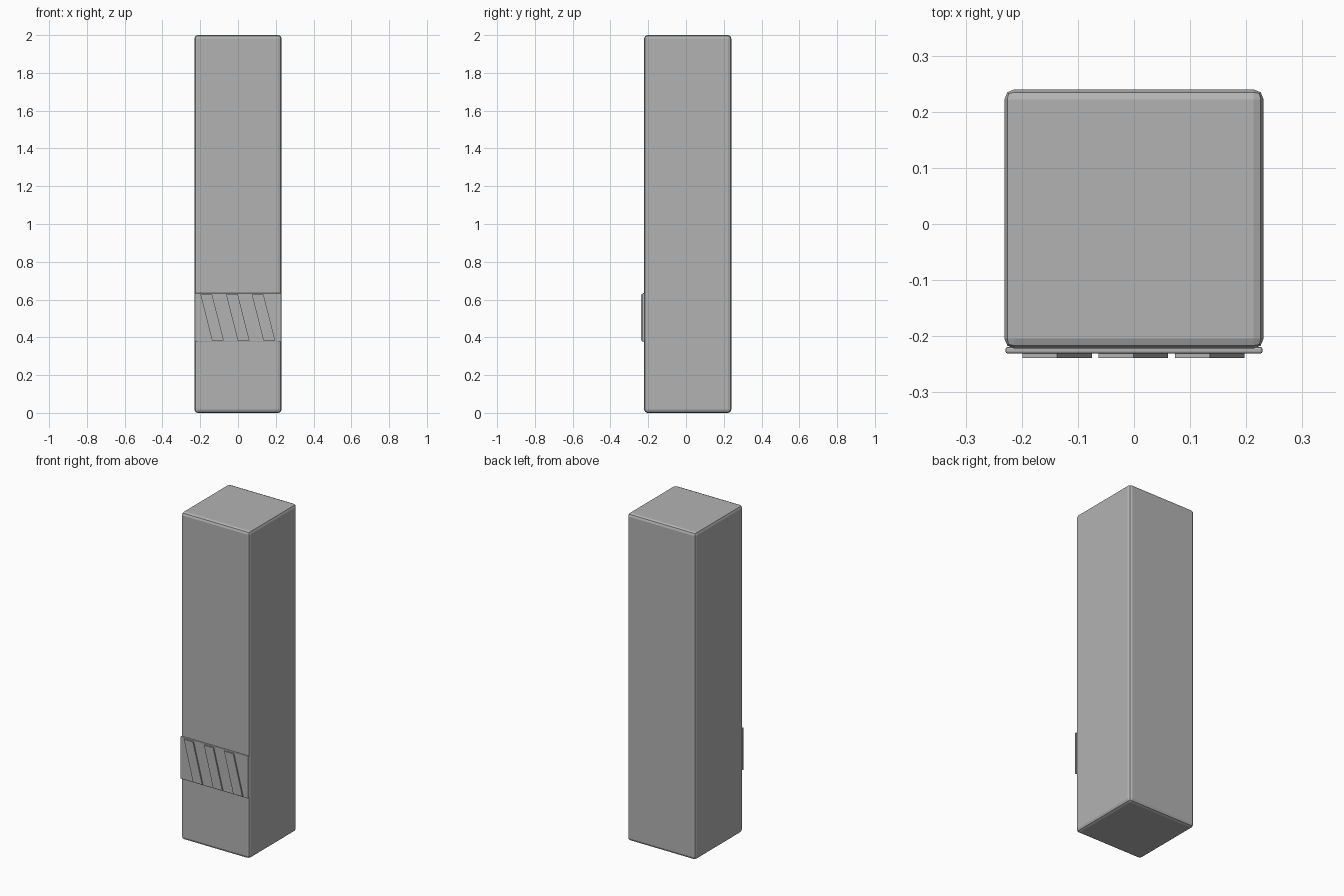
import bpy
import bmesh

cube = bpy.data.objects.get("Cube")
if cube:
    bpy.data.objects.remove(cube, do_unlink=True)

GREY = (0.45, 0.45, 0.45, 1.0)
grey = bpy.data.materials.new("plain grey")
grey.use_nodes = True
grey.diffuse_color = GREY
grey.node_tree.nodes["Principled BSDF"].inputs["Base Color"].default_value = GREY


def make_prism(name, outline, y_front, y_back, bevel=0.0, segments=2):
    """Extrude an x-z outline backwards, with optional rounded edges."""
    bm = bmesh.new()
    face = bm.faces.new([bm.verts.new((x, y_front, z)) for x, z in outline])
    result = bmesh.ops.extrude_face_region(bm, geom=[face])
    for v in result["geom"]:
        if isinstance(v, bmesh.types.BMVert):
            v.co.y = y_back
    bmesh.ops.recalc_face_normals(bm, faces=bm.faces[:])
    mesh = bpy.data.meshes.new(name)
    bm.to_mesh(mesh)
    bm.free()
    mesh.materials.append(grey)
    obj = bpy.data.objects.new(name, mesh)
    bpy.context.collection.objects.link(obj)
    if bevel:
        mod = obj.modifiers.new("rounded edges", "BEVEL")
        mod.width = bevel
        mod.segments = segments
    return obj


def rectangle(half_width, bottom, top):
    return [(-half_width, bottom), (half_width, bottom),
            (half_width, top), (-half_width, top)]


# Tall square column with softened edges
make_prism("column", rectangle(0.231, 0.0, 2.0), -0.222, 0.24, 0.018)

# Thin plate across the lower front
make_prism("front_plate", rectangle(0.229, 0.375, 0.634), -0.231, -0.219, 0.004)

# Three slanted raised bars on the plate
LEAN = 0.062
BAR_WIDTH = 0.062
for i, left in enumerate((-0.199, -0.063, 0.073)):
    outline = [(left + LEAN, 0.382), (left + LEAN + BAR_WIDTH, 0.382),
               (left + BAR_WIDTH, 0.627), (left, 0.627)]
    make_prism(f"slanted_bar_{i + 1}", outline, -0.239, -0.229)
